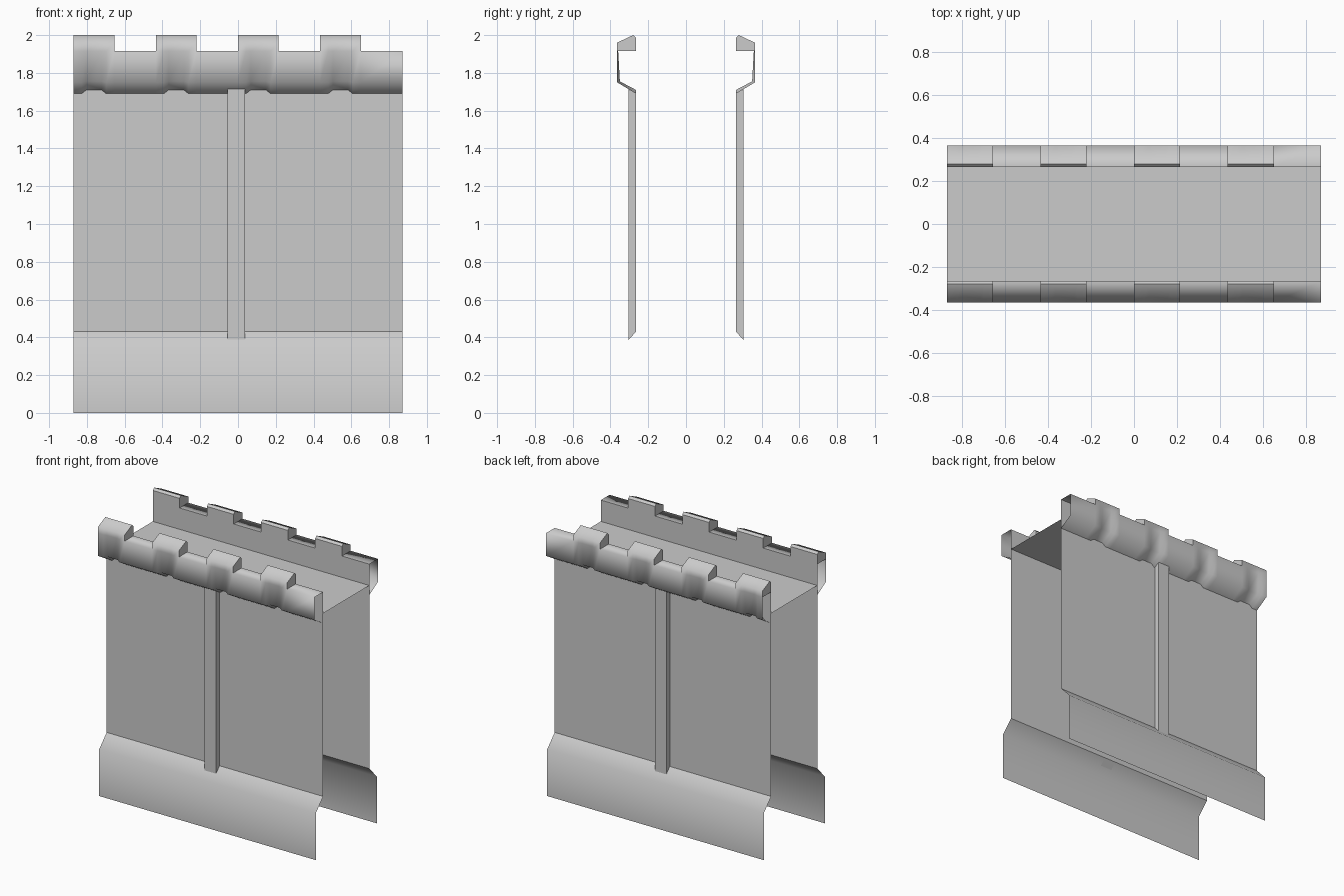
import bpy, bmesh

if "Cube" in bpy.data.objects:
    bpy.data.objects.remove(bpy.data.objects["Cube"], do_unlink=True)

stone = bpy.data.materials.new("grey stone")
stone.use_nodes = True
grey = (0.6, 0.6, 0.6, 1)
stone.diffuse_color = grey
stone.node_tree.nodes["Principled BSDF"].inputs["Base Color"].default_value = grey

HALF = 0.87       # half length of the wall
FACE = 0.265      # wall face distance from centre
LIP = 0.365       # parapet outer distance from centre
DECK, RIM = 1.76, 1.915
MERLONS = [(-HALF + 0.435 * i, -HALF + 0.435 * i + 0.215) for i in range(4)]


def make_object(name, bm):
    bmesh.ops.remove_doubles(bm, verts=bm.verts, dist=0.0005)
    mesh = bpy.data.meshes.new(name)
    bm.to_mesh(mesh)
    bm.free()
    mesh.materials.append(stone)
    obj = bpy.data.objects.new(name, mesh)
    bpy.context.collection.objects.link(obj)
    return obj


def add_face(bm, points, side, smooth=False):
    """Face on the +y side; the other side is its mirror image."""
    pts = [(x, y * side, z) for x, y, z in points]
    if side < 0:
        pts.reverse()
    face = bm.faces.new([bm.verts.new(p) for p in pts])
    face.smooth = smooth
    return face


def add_strip(bm, x0, x1, prof0, prof1, side, smooth=False):
    """Quads between two profiles listed from bottom to top."""
    for i in range(len(prof0) - 1):
        (a, b), (c, d) = prof0[i:i + 2], prof1[i:i + 2]
        e, f = prof1[i], prof0[i]
        add_face(bm, [(x1, *e), (x0, *f), (x0, *b), (x1, *d)], side, smooth)


def outer_profile(dent):
    """Corbelled outer parapet face, pressed in where dent is 1."""
    return [(FACE, 1.69 + 0.02 * dent), (LIP - 0.015 * dent, 1.75 + 0.005 * dent),
            (LIP - 0.006 * dent, RIM)]


MERLON_TOP = [(LIP, 1.96), (0.28, 2.0), (FACE, 1.985)]


def build_parapet(name, side):
    bm = bmesh.new()
    columns = {-HALF: 0, HALF: 0}
    for a, b in MERLONS:
        mid = (a + b) / 2
        columns.update({a: 0, b: 0, mid - 0.065: 0, mid - 0.04: 1,
                        mid + 0.04: 1, mid + 0.065: 0})
    xs = sorted(columns)
    for x0, x1 in zip(xs, xs[1:]):
        raised = any(a < (x0 + x1) / 2 < b for a, b in MERLONS)
        top = MERLON_TOP if raised else [(FACE, RIM)]
        add_strip(bm, x0, x1, outer_profile(columns[x0]) + top,
                  outer_profile(columns[x1]) + top, side, True)
        inner = [top[-1], (FACE, DECK)]
        add_strip(bm, x0, x1, inner, inner, side)
    # merlon end faces
    end = [(LIP, RIM)] + MERLON_TOP + [(FACE, RIM)]
    caps = []
    for a, b in MERLONS:
        caps.append(add_face(bm, [(a, *p) for p in reversed(end)], side))
        caps.append(add_face(bm, [(b, *p) for p in end], side))
    bmesh.ops.remove_doubles(bm, verts=bm.verts, dist=0.0005)
    # crisp inner rim and crisp merlon ends
    for edge in bm.edges:
        inner_rim = all(abs(v.co.y) < 0.29 and v.co.z > 1.8 for v in edge.verts)
        if inner_rim or any(f in caps for f in edge.link_faces):
            edge.smooth = False
    return make_object(name, bm)


def build_side(prefix, side):
    # plain wall sheet
    bm = bmesh.new()
    wall = [(FACE, 0.43), (FACE, DECK)]
    add_strip(bm, -HALF, HALF, wall, wall, side)
    make_object(prefix + "_wall", bm)

    # flared skirt at the foot
    bm = bmesh.new()
    skirt = [(0.35, 0), (0.35, 0.34), (FACE, 0.43)]
    add_strip(bm, -HALF, HALF, skirt, skirt, side, True)
    make_object(prefix + "_skirt", bm)

    # narrow pilaster
    bm = bmesh.new()
    x0, x1, out = -0.055, 0.037, 0.305
    rib = [(FACE, 0.43), (out, 0.385), (out, 1.714), (FACE, 1.69)]
    add_strip(bm, x0, x1, rib, rib, side)
    add_face(bm, [(x0, *p) for p in reversed(rib)], side)
    add_face(bm, [(x1, *p) for p in rib], side)
    make_object(prefix + "_pilaster", bm)

    build_parapet(prefix + "_parapet", side)


build_side("front", -1)
build_side("back", 1)

# walkway between the parapets
bm = bmesh.new()
add_face(bm, [(-HALF, -FACE, DECK), (HALF, -FACE, DECK),
              (HALF, FACE, DECK), (-HALF, FACE, DECK)], 1)
make_object("walkway", bm)
